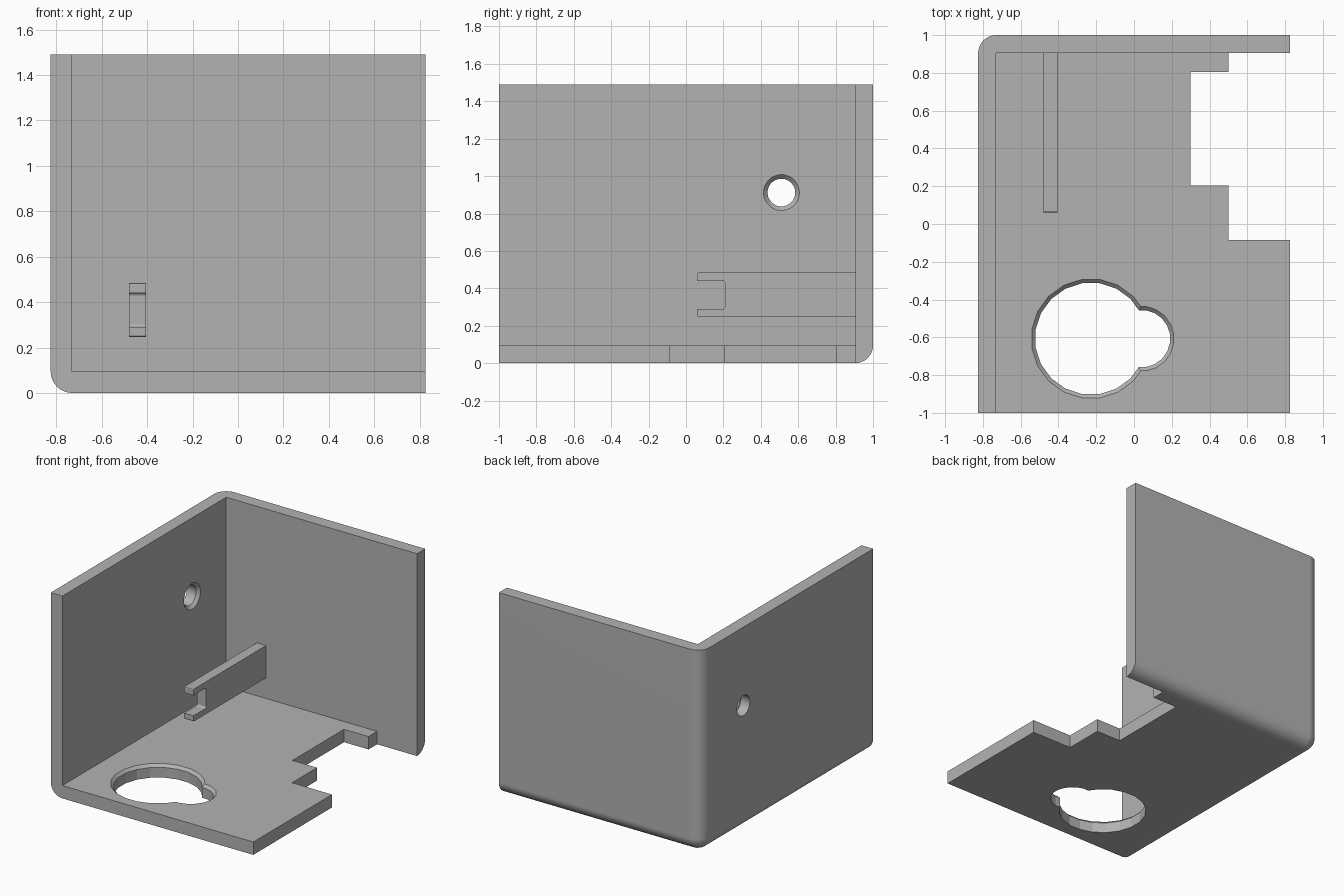
import bpy, bmesh, math
from mathutils import Matrix, Vector

if "Cube" in bpy.data.objects:
    bpy.data.objects.remove(bpy.data.objects["Cube"], do_unlink=True)

W, D, H, T = 0.825, 1.0, 1.49, 0.095   # half width, half depth, height, wall thickness

grey = bpy.data.materials.new("plain grey")
grey.use_nodes = True
grey.diffuse_color = (0.45, 0.45, 0.45, 1)
grey.node_tree.nodes["Principled BSDF"].inputs["Base Color"].default_value = grey.diffuse_color


def make(name, bm):
    bmesh.ops.recalc_face_normals(bm, faces=bm.faces)
    mesh = bpy.data.meshes.new(name)
    bm.to_mesh(mesh)
    bm.free()
    mesh.materials.append(grey)
    obj = bpy.data.objects.new(name, mesh)
    bpy.context.collection.objects.link(obj)
    return obj


def box_bm(lo, hi):
    bm = bmesh.new()
    lo, hi = Vector(lo), Vector(hi)
    size = hi - lo
    bmesh.ops.create_cube(bm, size=1, matrix=Matrix.Translation((lo + hi) / 2) @ Matrix.Diagonal((*size, 1)))
    return bm


def box(name, lo, hi):
    return make(name, box_bm(lo, hi))


def hole(name, radius, chamfer, sides, matrix):
    """Countersunk cutter: local z = 0 outside face, z = T inside face."""
    bm = bmesh.new()
    rings = []
    top = radius + 2 * chamfer
    for r, z in ((radius, -chamfer), (radius, T - chamfer), (top, T + chamfer)):
        rings.append([bm.verts.new(matrix @ Vector((r * math.cos(a), r * math.sin(a), z)))
                      for a in (2 * math.pi * (i + 0.5) / sides for i in range(sides))])
    for low, high in zip(rings, rings[1:]):
        for i in range(sides):
            j = (i + 1) % sides
            bm.faces.new((low[i], low[j], high[j], high[i]))
    bm.faces.new(rings[0])
    bm.faces.new(rings[-1])
    return make(name, bm)


def cut(obj, cutter):
    cutter.hide_render = True
    mod = obj.modifiers.new("cut", "BOOLEAN")
    mod.operation = "DIFFERENCE"
    mod.solver = "EXACT"
    mod.object = cutter
    activate(obj)
    bpy.ops.object.modifier_apply(modifier=mod.name)
    bpy.data.objects.remove(cutter, do_unlink=True)


def activate(obj):
    bpy.ops.object.select_all(action="DESELECT")
    obj.select_set(True)
    bpy.context.view_layer.objects.active = obj


# Corner shell: block with its three outer edges rounded around one corner
bm = box_bm((-W, -D, 0), (W, D, H))
corner = min(bm.verts, key=lambda v: v.co.x - v.co.y + v.co.z)
bmesh.ops.bevel(bm, geom=list(corner.link_edges), offset=T, offset_type="OFFSET",
                segments=8, profile=0.5, affect="EDGES")
shell = make("corner_bracket", bm)

# Hollow the inside, open to the front, right and top
cut(shell, box("inside_cutter", (T - W, -2, T), (2, D - T, 2)))

# Stepped opening along the right edge of the floor
cut(shell, box("floor_step_cutter", (0.5, -0.085, -1), (2, D - T, 0.3)))
cut(shell, box("floor_notch_cutter", (0.3, 0.205, -1), (2, 0.805, 0.3)))

# Keyhole in the floor: two overlapping countersunk holes
cut(shell, hole("large_floor_hole", 0.297, 0.02, 20, Matrix.Translation((-0.228, -0.607, 0))))
cut(shell, hole("small_floor_hole", 0.152, 0.02, 20, Matrix.Translation((0.04, -0.607, 0))))

# Countersunk hole through the left wall
side = Matrix.Translation((-W, 0.51, 0.912)) @ Matrix.Rotation(math.pi / 2, 4, "Y")
cut(shell, hole("wall_hole", 0.074, 0.022, 32, side))

# Smooth rounded edges, crisp everywhere else
activate(shell)
bpy.ops.object.shade_smooth_by_angle(angle=math.radians(16))
weighted = shell.modifiers.new("weighted normals", "WEIGHTED_NORMAL")
weighted.keep_sharp = True

# Forked rail reaching forward from the back wall
rail = box("forked_rail", (-0.48, 0.06, 0.247), (-0.405, D - T + 0.01, 0.485))
notch = box_bm((-1, -0.2, 0.29), (0, 0.208, 0.44))
inner = [e for e in notch.edges if all(v.co.y > 0.1 for v in e.verts)
         and abs(e.verts[0].co.x - e.verts[1].co.x) > 0.5]
bmesh.ops.bevel(notch, geom=inner, offset=0.012, segments=3, profile=0.5, affect="EDGES")
cut(rail, make("rail_notch_cutter", notch))

# Softened outer corners at the fork tips
bm = bmesh.new()
bm.from_mesh(rail.data)
tips = [e for e in bm.edges if all(v.co.y < 0.07 and (v.co.z < 0.25 or v.co.z > 0.48) for v in e.verts)
        and abs(e.verts[0].co.x - e.verts[1].co.x) > 0.05]
bmesh.ops.bevel(bm, geom=tips, offset=0.008, segments=2, profile=0.5, affect="EDGES")
bm.to_mesh(rail.data)
bm.free()
